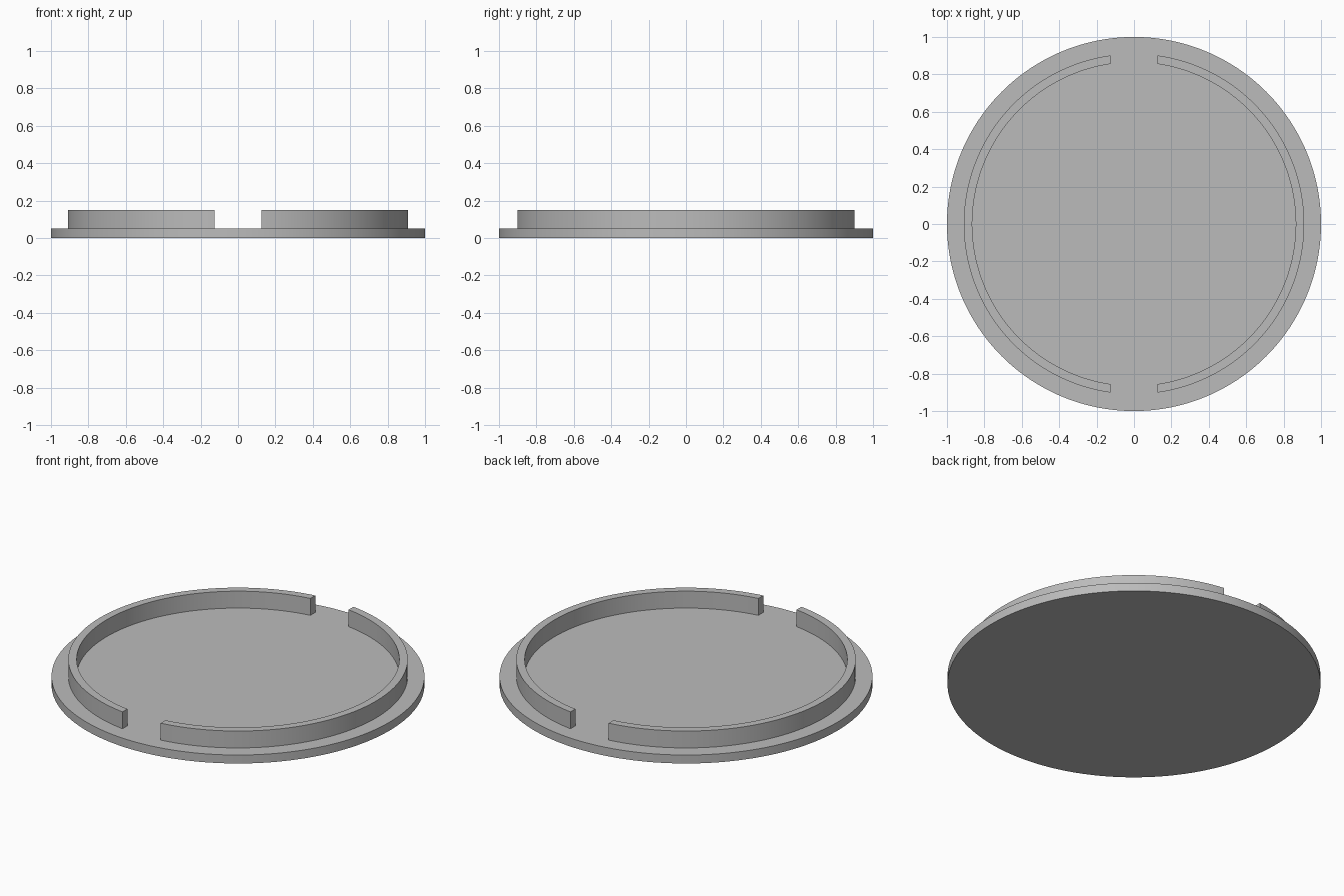
import bpy, bmesh
from math import acos, pi, cos, sin

DISC_RADIUS, DISC_TOP = 1.0, 0.05
RIM_OUTER, RIM_INNER, RIM_TOP = 0.91, 0.865, 0.15
HALF_GAP = 0.125
SEGMENTS = 96

cube = bpy.data.objects.get("Cube")
if cube:
    bpy.data.objects.remove(cube, do_unlink=True)

grey = bpy.data.materials.new("plain grey")
grey.use_nodes = True
colour = (0.5, 0.5, 0.5, 1)
grey.diffuse_color = colour
grey.node_tree.nodes["Principled BSDF"].inputs["Base Color"].default_value = colour


def extruded(name, outlines, bottom, top):
    """Raise flat faces, given as lists of (x, y), into a solid."""
    bm = bmesh.new()
    for outline in outlines:
        bm.faces.new([bm.verts.new((x, y, bottom)) for x, y in outline])
    bmesh.ops.remove_doubles(bm, verts=bm.verts[:], dist=1e-5)
    raised = bmesh.ops.extrude_face_region(bm, geom=bm.faces[:], use_keep_orig=True)
    verts = [v for v in raised["geom"] if isinstance(v, bmesh.types.BMVert)]
    bmesh.ops.translate(bm, verts=verts, vec=(0, 0, top - bottom))
    bmesh.ops.recalc_face_normals(bm, faces=bm.faces[:])
    mesh = bpy.data.meshes.new(name)
    bm.to_mesh(mesh)
    bm.free()
    mesh.materials.append(grey)
    obj = bpy.data.objects.new(name, mesh)
    bpy.context.collection.objects.link(obj)
    bpy.ops.object.select_all(action="DESELECT")
    obj.select_set(True)
    bpy.context.view_layer.objects.active = obj
    bpy.ops.object.shade_smooth_by_angle()
    return obj


def arc(radius, side):
    """Half circle that stops short of the gap, so its ends are cut straight."""
    reach = acos(HALF_GAP / radius)
    angles = [reach * (2 * i / SEGMENTS - 1) for i in range(SEGMENTS + 1)]
    return [(side * radius * cos(a), radius * sin(a)) for a in angles]


# Base disc
turns = [pi * i / SEGMENTS for i in range(2 * SEGMENTS)]
circle = [(DISC_RADIUS * cos(a), DISC_RADIUS * sin(a)) for a in turns]
extruded("base_disc", [circle], 0, DISC_TOP)

# Two raised rim halves, set slightly into the disc
for name, side in (("left_rim", 1), ("right_rim", -1)):
    outer, inner = arc(RIM_OUTER, side), arc(RIM_INNER, side)
    quads = [(outer[i], outer[i + 1], inner[i + 1], inner[i]) for i in range(SEGMENTS)]
    extruded(name, quads, DISC_TOP - 0.02, RIM_TOP)
